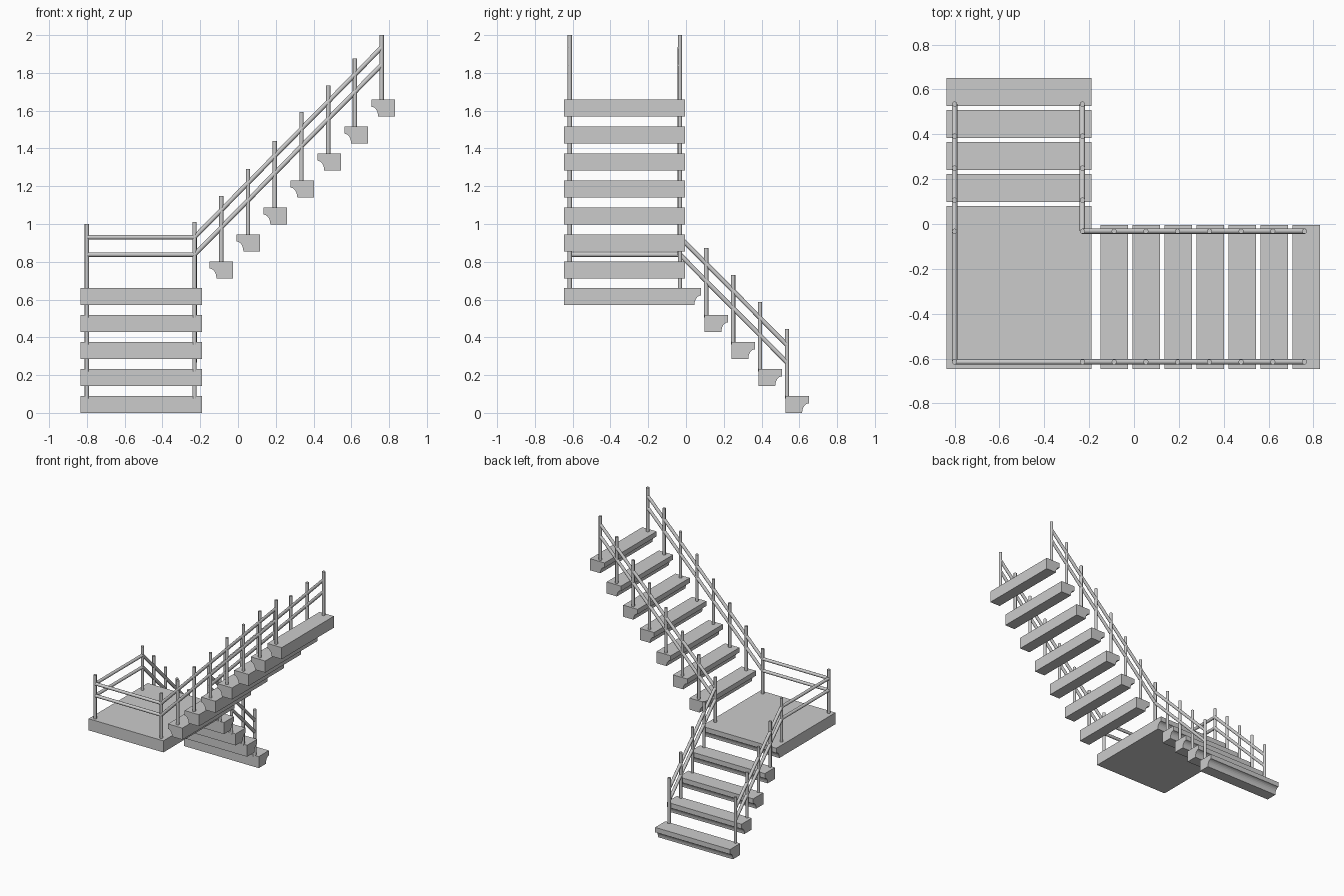
import bpy, bmesh, math
from mathutils import Vector

if "Cube" in bpy.data.objects:
    bpy.data.objects.remove(bpy.data.objects["Cube"])

RISE, RUN, THICK = 0.1427, 0.1427, 0.09
LAND_Z = 0.66
XL, XR = -0.80, -0.23      # lower flight railing lines
YF, YB = -0.615, -0.032    # upper flight railing lines
R = 0.012


def tread(name, nose, depth, top, a, b, axis):
    """Extruded tread with a cove under the nosing; axis 'y' faces +y, 'x' faces -x."""
    prof = [(0, 0), (depth, 0), (depth, -THICK)]
    prof += [(0.036 * math.cos(t), -THICK + 0.052 * math.sin(t))
             for t in (i * math.pi / 12 for i in range(7))]
    bm = bmesh.new()

    def place(d, z, w):
        return (w, nose - d, top + z) if axis == 'y' else (nose + d, w, top + z)

    face = bm.faces.new([bm.verts.new(place(d, z, a)) for d, z in prof])
    ext = bmesh.ops.extrude_face_region(bm, geom=[face])
    off = Vector((b - a, 0, 0)) if axis == 'y' else Vector((0, b - a, 0))
    bmesh.ops.translate(bm, vec=off,
                        verts=[v for v in ext['geom'] if isinstance(v, bmesh.types.BMVert)])
    bmesh.ops.recalc_face_normals(bm, faces=bm.faces)
    me = bpy.data.meshes.new(name)
    bm.to_mesh(me)
    bm.free()
    bpy.context.collection.objects.link(bpy.data.objects.new(name, me))


def rod(name, p, q, r=R):
    """Round bar between two points."""
    p, q = Vector(p), Vector(q)
    bpy.ops.mesh.primitive_cylinder_add(vertices=12, radius=r, depth=(q - p).length,
                                        location=(p + q) / 2)
    ob = bpy.context.object
    ob.name = name
    ob.rotation_euler = (q - p).to_track_quat('Z', 'Y').to_euler()
    bpy.ops.object.shade_smooth_by_angle(angle=math.radians(40))


def post(x, y, base, height):
    rod("post", (x, y, base - 0.012), (x, y, base + height), 0.0115)


# lower flight: treads and posts
for i in range(1, 5):
    top = LAND_Z - i * RISE
    tread("lower_tread", 0.08 + i * RUN, 0.124, top, -0.835, -0.19, 'y')
    for x in (XL, XR):
        post(x, YB + i * RUN - 0.004, top, 0.355)

# landing and its corner posts
tread("landing", 0.08, 0.727, LAND_Z, -0.835, -0.19, 'y')
for x in (XL, XR):
    for y in (YF, YB):
        post(x, y, LAND_Z, 0.34 if x == XL else 0.35)

# upper flight: treads and posts
heights = [0.345, 0.345, 0.35, 0.362, 0.36, 0.36, 0.341]
for i, h in enumerate(heights, 1):
    top = LAND_Z + i * RISE
    tread("upper_tread", -0.293 + i * RUN, 0.124, top, -0.647, -0.005, 'x')
    for y in (YF, YB):
        post(XR + i * 0.1415, y, top, h)

# two rails on each side
y_low, x_high = YB + 4 * RUN - 0.004, XR + 7 * 0.1415
for z in (0.93, 0.838):
    z_low, z_high = z - 4 * RISE, z + 7 * RISE + 0.006
    outer = [(XL, y_low, z_low), (XL, YB, z), (XL, YF, z), (XR, YF, z), (x_high, YF, z_high)]
    inner = [(XR, y_low, z_low), (XR, YB, z), (x_high, YB, z_high)]
    for path in (outer, inner):
        for p, q in zip(path, path[1:]):
            rod("rail", p, q)
